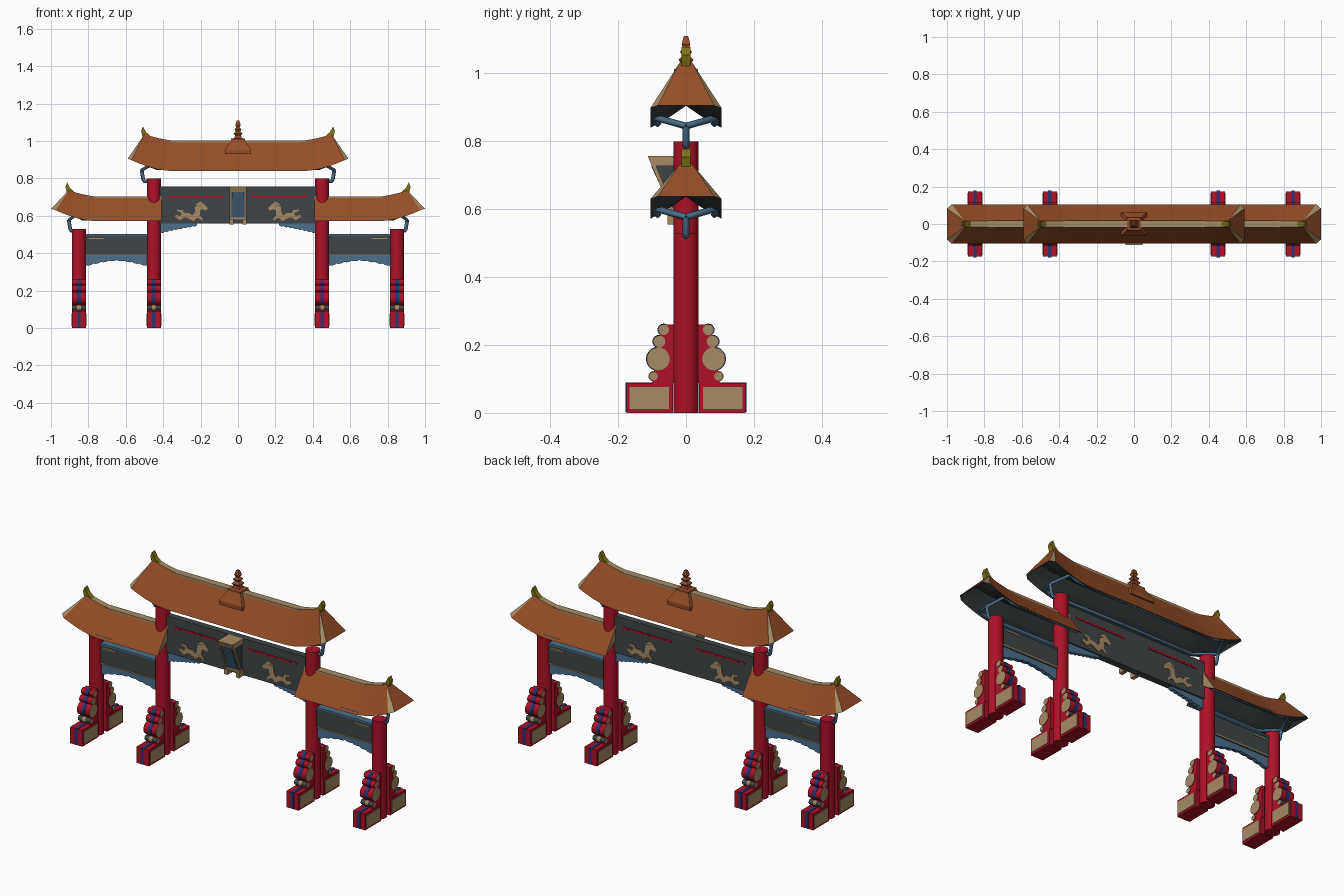
import bpy, bmesh, math
from mathutils import Vector

if "Cube" in bpy.data.objects:
    bpy.data.objects.remove(bpy.data.objects["Cube"])


def material(name, r, g, b):
    m = bpy.data.materials.new(name)
    m.use_nodes = True
    m.diffuse_color = (r, g, b, 1)
    m.node_tree.nodes["Principled BSDF"].inputs["Base Color"].default_value = (r, g, b, 1)
    return m


ROOF = material("roof orange", .30, .075, .02)
RED = material("lacquer red", .42, .006, .02)
SLATE = material("slate grey", .05, .06, .063)
BLUE = material("beam blue", .075, .16, .26)
TAN = material("carved tan", .38, .26, .13)
OLIVE = material("gilded olive", .21, .17, .01)
NAVY = material("band navy", .022, .035, .16)


def finish(name, bm, mats, mirror="", smooth=False):
    """Turn a bmesh into an object, mirrored over the given axes."""
    bmesh.ops.recalc_face_normals(bm, faces=bm.faces)
    me = bpy.data.meshes.new(name)
    bm.to_mesh(me)
    bm.free()
    ob = bpy.data.objects.new(name, me)
    bpy.context.collection.objects.link(ob)
    for m in mats:
        me.materials.append(m)
    if smooth:
        bpy.ops.object.select_all(action="DESELECT")
        ob.select_set(True)
        bpy.context.view_layer.objects.active = ob
        bpy.ops.object.shade_smooth_by_angle()
    if mirror:
        mod = ob.modifiers.new("Mirror", "MIRROR")
        mod.use_axis = ["X" in mirror, "Y" in mirror, False]
        mod.merge_threshold = .0002
    return ob


def prism(name, pts, axis, lo, hi, mats, mirror="", smooth=False):
    """Extrude a 2D outline along an axis; the second material colours the caps."""
    place = {"x": lambda a, b, d: (d, a, b), "y": lambda a, b, d: (a, d, b),
             "z": lambda a, b, d: (a, b, d)}[axis]
    bm = bmesh.new()
    rings = [[bm.verts.new(place(a, b, d)) for a, b in pts] for d in (lo, hi)]
    for ring in rings:
        bm.faces.new(ring).material_index = len(mats) - 1
    n = len(pts)
    for i in range(n):
        j = (i + 1) % n
        bm.faces.new((rings[0][i], rings[0][j], rings[1][j], rings[1][i]))
    return finish(name, bm, mats, mirror, smooth)


def rect(a0, a1, b0, b1):
    return [(a0, b0), (a1, b0), (a1, b1), (a0, b1)]


def circle(a, b, r, n=20):
    return [(a + r * math.cos(math.tau * i / n), b + r * math.sin(math.tau * i / n)) for i in range(n)]


def pipes(name, paths, r, mat):
    """Beams along several polylines."""
    cu = bpy.data.curves.new(name, "CURVE")
    cu.dimensions, cu.bevel_depth, cu.bevel_resolution, cu.use_fill_caps = "3D", r, 0, True
    for path in paths:
        sp = cu.splines.new("POLY")
        sp.points.add(len(path) - 1)
        for p, co in zip(sp.points, path):
            p.co = (*co, 1)
    cu.materials.append(mat)
    bpy.context.collection.objects.link(bpy.data.objects.new(name, cu))


def roof(name, x0, x_ridge, x_corner, x_tip, z_eave, z_ridge, flat):
    """Upswept hipped roof with a hollow lined underside."""
    bm = bmesh.new()
    loops, steps = [], 14
    for i in range(steps + 1):
        t = i / steps
        xr, xe = x0 + (x_ridge - x0) * t, x0 + (x_corner - x0) * t
        s = max(0, (t - flat) / (1 - flat)) ** 1.7
        ze, zr = z_eave + .058 * s, z_ridge + .036 * s
        sec = [(xe, 0, z_eave + .065 + .015 * s), (xe, -.055, z_eave + .027 + .04 * s), (xe, -.105, ze),
               (xr, -.016, zr), (xr, .016, zr), (xe, .105, ze), (xe, .055, z_eave + .027 + .04 * s)]
        loops.append([bm.verts.new(p) for p in sec])
    index = [2, 2, 0, 1, 0, 2, 2]
    for a, b in zip(loops, loops[1:]):
        for k in range(7):
            j = (k + 1) % 7
            bm.faces.new((a[k], a[j], b[j], b[k])).material_index = index[k]
    # hip end with tan edge strips
    top, m0, c0, r0, r1, c1, m1 = loops[-1]
    e0, e1 = [bm.verts.new((x_tip, y, z_eave + .066)) for y in (-.083, .083)]
    for vs, mi in (((r0, r1, e1, e0), 0), ((r0, c0, e0), 1), ((r1, c1, e1), 1), ((c0, e0, m0), 2),
                   ((c1, e1, m1), 2), ((e0, top, m0), 2), ((e1, top, m1), 2), ((e0, e1, top), 2)):
        bm.faces.new(vs).material_index = mi
    if x0 > 0:
        bm.faces.new(loops[0]).material_index = 1
    finish(name, bm, [ROOF, TAN, SLATE], "X")
    # ridge cap and horn
    prism(name + "_ridge_cap", rect(-.02, .02, z_ridge - .014, z_ridge + .004), "x",
          x0, x0 + (x_ridge - x0) * (flat + .15), [TAN], "X")
    zt = z_ridge + .036
    horn = [(x_ridge - .035, zt - .012), (x_ridge + .008, zt - .02), (x_ridge + .018, zt + .018),
            (x_ridge + .008, zt + .042), (x_ridge - .008, zt + .012)]
    prism(name + "_horn", horn, "y", -.013, .013, [OLIVE], "X")


def eave_frame(name, x0, x_side, x_tip, col, z, z_foot):
    """Beams below the eaves and the bracket to the column."""
    paths = []
    for sx in (-1, 1):
        for sy in (-1, 1):
            paths.append([(sx * x0, sy * .082, z + .012), (sx * x_side, sy * .088, z + .014),
                          (sx * (x_side + .04), sy * .09, z + .03), (sx * x_tip, 0, z + .005)])
        paths.append([(sx * x_tip, 0, z + .005), (sx * (x_tip - .008), 0, z_foot + .01),
                      (sx * (x_tip - .015), 0, z_foot), (sx * col, 0, z_foot)])
    pipes(name, paths, .01, BLUE)


# roofs
roof("main_roof", 0, .5, .57, .59, .84, 1.0, .62)
roof("side_roof", .41, .905, .975, 1.0, .572, .70, .62)
eave_frame("main_eave_frame", 0, .43, .515, .45, .84, .785)
eave_frame("side_eave_frame", .42, .83, .905, .85, .572, .52)

# roof spire in stacked square tiers
bm = bmesh.new()
tiers = [(.07, .93), (.07, .953), (.038, 1.003), (.038, 1.012), (.02, 1.016), (.016, 1.03), (.024, 1.04),
         (.012, 1.052), (.019, 1.064), (.009, 1.074), (.014, 1.086), (.007, 1.11)]
rings = [[bm.verts.new((x * h, y * h * .92, z)) for x, y in rect(-1, 1, -1, 1)] for h, z in tiers]
for a, b in zip(rings, rings[1:]):
    for k in range(4):
        j = (k + 1) % 4
        bm.faces.new((a[k], a[j], b[j], b[k]))
bm.faces.new(rings[0])
bm.faces.new(rings[-1])
finish("roof_spire", bm, [ROOF])

# columns with their drum-stone feet
for label, cx, height in (("inner", .45, .80), ("outer", .85, .53)):
    prism(label + "_column", circle(cx, 0, .037, 24), "z", 0, height, [RED], "X", True)
    lo, hi = cx - .037, cx + .037
    prism(label + "_foot_block", rect(.038, .175, 0, .088), "x", lo, hi, [RED], "XY")
    for side, face in (("in", lo - .003), ("out", hi)):
        prism(f"{label}_foot_panel_{side}", rect(.05, .166, .011, .077), "x", face, face + .003, [TAN], "XY")
    prism(label + "_foot_stripe", rect(cx - .009, cx + .009, .003, .09), "y", .1, .178, [NAVY], "XY")
    slab = [(.036, .088), (.1, .088), (.072, .26), (.036, .26)]
    prism(label + "_drum_slab", slab, "x", lo + .003, hi - .003, [RED], "XY")
    drums = ((.082, .159, .034, RED, NAVY), (.079, .21, .018, RED, NAVY),
             (.066, .245, .016, RED, NAVY), (.096, .108, .013, SLATE, TAN))
    for i, (y, z, r, rim, band) in enumerate(drums):
        prism(f"{label}_drum_{i}", circle(y, z, r), "x", lo, hi, [rim, TAN], "XY", True)
        prism(f"{label}_drum_band_{i}", circle(y, z, r + .002), "x", cx - .01, cx + .01, [band], "XY", True)

# sign boards between columns
prism("main_board", rect(0, .42, .558, .757), "y", -.018, .018, [SLATE], "X")
prism("side_board", rect(.48, .82, .39, .50), "y", -.015, .015, [SLATE], "X")
prism("side_board_lower_trim", rect(.485, .815, .39, .397), "y", .015, .019, [TAN], "XY")
prism("side_board_upper_trim", rect(.72, .8, .476, .482), "y", .015, .018, [TAN], "XY")
prism("side_board_top_rail", rect(.485, .815, .494, .502), "y", -.019, .019, [BLUE], "X")
for i in range(7):
    x = .075 + i * .043
    prism(f"red_dash_{i}", rect(x, x + .037, .701, .712), "y", .018, .021, [RED], "XY")


def scallops(x0, x1, depth, n=24):
    """Points of a scalloped lower edge."""
    return [(x0 + (x1 - x0) * i / n, depth(i / n) - .005 * abs(math.sin(i * math.pi / 3))) for i in range(n + 1)]


# scalloped spandrels
main_edge = scallops(.415, .22, lambda t: .508 + .042 * t ** .8)
prism("main_spandrel", main_edge + [(.22, .56), (.415, .56)], "y", -.01, .01, [BLUE], "X")
side_edge = scallops(.485, .815, lambda t: .364 - .03 * abs(2 * t - 1) ** 1.5)
prism("side_spandrel", side_edge + [(.815, .392), (.485, .392)], "y", -.01, .01, [BLUE], "X")


def ribbon(name, pts, widths):
    """Flat carved strip on both faces of the main board."""
    vs = [Vector(p) for p in pts]
    left, right = [], []
    for i, p in enumerate(vs):
        d = (vs[min(i + 1, len(vs) - 1)] - vs[max(i - 1, 0)]).normalized()
        n = Vector((-d.y, d.x)) * widths[i]
        left.append(tuple(p + n))
        right.append(tuple(p - n))
    prism(name, left + right[::-1], "y", .018, .022, [TAN], "XY")


# carved dragons
ribbon("dragon_body", [(.165, .635), (.19, .652), (.215, .64), (.218, .61), (.24, .587), (.265, .602),
                       (.29, .603), (.31, .588), (.335, .60)],
       [.008, .016, .016, .015, .015, .014, .012, .011, .006])
ribbon("dragon_crest", [(.185, .66), (.2, .67), (.225, .658)], [.004, .007, .004])
ribbon("dragon_front_leg", [(.225, .6), (.2, .59), (.19, .577)], [.008, .007, .004])
ribbon("dragon_back_leg", [(.29, .6), (.3, .625), (.325, .63)], [.008, .007, .004])

# tilted centre plaque
body = [(-.017, .585), (-.035, .585), (-.1, .745), (-.017, .745)]
prism("plaque_body", body, "x", -.036, .036, [BLUE, SLATE])
cheek = [(-.03, .585), (-.041, .585), (-.113, .757), (-.1, .757)]
prism("plaque_side_rail", cheek, "x", .036, .045, [TAN], "X")
prism("plaque_top", [(-.017, .728), (-.101, .728), (-.113, .757), (-.017, .757)], "x", -.045, .045, [TAN])
prism("plaque_panel", [(-.04, .6), (-.044, .6), (-.103, .728), (-.097, .728)], "x", -.03, .03, [BLUE])
prism("plaque_sill", rect(-.045, -.017, .578, .59), "x", -.045, .045, [TAN])
prism("plaque_foot", rect(-.055, -.017, .555, .582), "x", .025, .045, [TAN], "X")
